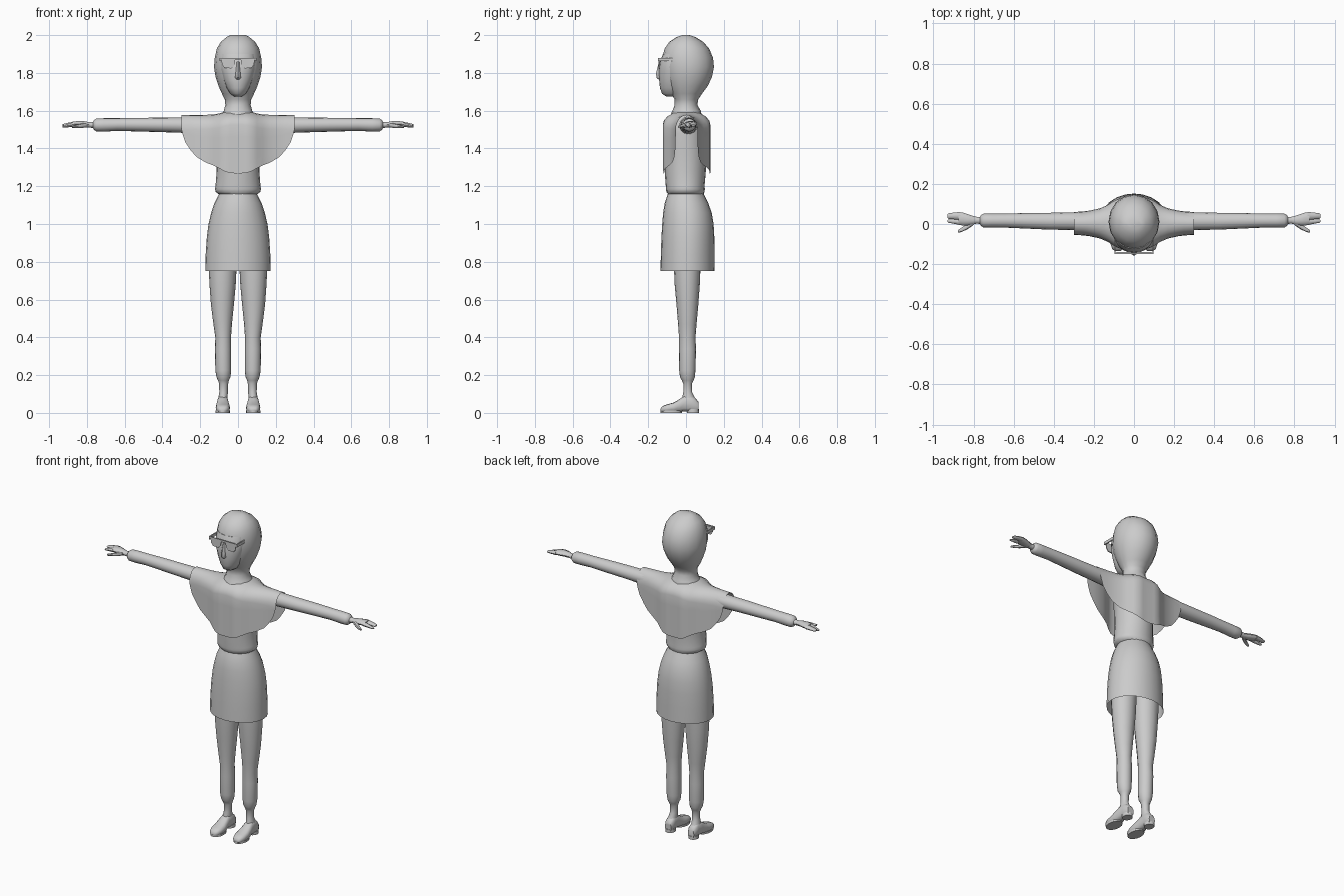
import bpy, bmesh, math

grey = bpy.data.materials.new("light_grey")
grey.diffuse_color = (0.6, 0.6, 0.6, 1)


def finish(name, bm, mirror=False, angle=45):
    bmesh.ops.recalc_face_normals(bm, faces=bm.faces)
    me = bpy.data.meshes.new(name)
    bm.to_mesh(me)
    bm.free()
    me.materials.append(grey)
    ob = bpy.data.objects.new(name, me)
    bpy.context.collection.objects.link(ob)
    bpy.ops.object.select_all(action='DESELECT')
    ob.select_set(True)
    bpy.context.view_layer.objects.active = ob
    bpy.ops.object.shade_smooth_by_angle(angle=math.radians(angle))
    if mirror:
        ob.modifiers.new("mirror", 'MIRROR').use_clip = False
    return ob


def loft(name, rows, axis='z', n=16, caps=True, mirror=False, power=1.0):
    """Skin oval rings; each row is (position, min_a, max_a, min_b, max_b)."""
    bm = bmesh.new()
    rings = []
    for t, a0, a1, b0, b1 in rows:
        ring = []
        for i in range(n):
            w = 2 * math.pi * i / n
            c, s = math.cos(w), math.sin(w)
            c = math.copysign(abs(c) ** power, c)
            s = math.copysign(abs(s) ** power, s)
            a = (a0 + a1) / 2 + (a1 - a0) / 2 * c
            b = (b0 + b1) / 2 + (b1 - b0) / 2 * s
            co = {'x': (t, a, b), 'y': (a, t, b), 'z': (a, b, t)}[axis]
            ring.append(bm.verts.new(co))
        rings.append(ring)
    for r, q in zip(rings, rings[1:]):
        for i in range(n):
            bm.faces.new((r[i], r[(i + 1) % n], q[(i + 1) % n], q[i]))
    if caps:
        bm.faces.new(rings[0])
        bm.faces.new(rings[-1])
    return finish(name, bm, mirror)


def body(name, rows, **kw):
    """Upright part centred on x; rows are (z, half width, front y, back y)."""
    return loft(name, [(z, -w, w, f, b) for z, w, f, b in rows], **kw)


def plate(name, outline, y, depth, mirror=False):
    """Flat plate facing the front, from an (x, z) outline."""
    bm = bmesh.new()
    face = bm.faces.new([bm.verts.new((x, y, z)) for x, z in outline])
    out = bmesh.ops.extrude_face_region(bm, geom=[face])
    for v in out['geom']:
        if isinstance(v, bmesh.types.BMVert):
            v.co.y += depth
    return finish(name, bm, mirror, 30)


# Hair cap with neck
body("head_and_neck", [
    (1.57, .095, -.085, .085), (1.60, .075, -.072, .078), (1.63, .067, -.06, .06),
    (1.66, .07, -.06, .065), (1.69, .085, -.08, .085), (1.73, .103, -.10, .115),
    (1.78, .119, -.118, .138), (1.83, .127, -.125, .148), (1.88, .123, -.128, .143),
    (1.93, .112, -.112, .122), (1.965, .09, -.088, .09), (1.99, .06, -.05, .05),
    (2.0, .04, -.02, .02)])
# Face with chin, then nose
body("face", [
    (1.675, .02, -.105, -.04), (1.69, .042, -.127, 0), (1.72, .06, -.138, 0),
    (1.76, .075, -.142, 0), (1.81, .088, -.145, 0), (1.86, .095, -.138, 0),
    (1.90, .09, -.122, 0)], n=20)
body("nose", [
    (1.765, .01, -.145, -.12), (1.775, .016, -.157, -.12),
    (1.80, .014, -.158, -.12), (1.86, .008, -.143, -.12)], n=8)

# Glasses
plate("glasses_lenses", [(.014, 1.875), (.088, 1.875), (.085, 1.845), (.072, 1.826),
                         (.035, 1.824), (.02, 1.84)], -.146, .006, mirror=True)
plate("glasses_bar", [(-.098, 1.868), (.098, 1.868), (.098, 1.88), (-.098, 1.88)], -.149, .006)
plate("glasses_temples", [(.092, 1.862), (.098, 1.862), (.098, 1.88), (.092, 1.88)],
      -.149, .09, mirror=True)

# Torso with the blouse folding over the waist
body("torso", [
    (1.155, .098, -.092, .092), (1.17, .118, -.104, .098), (1.185, .122, -.106, .10),
    (1.20, .119, -.107, .098), (1.28, .113, -.113, .105), (1.38, .113, -.115, .108),
    (1.48, .118, -.112, .105), (1.54, .118, -.095, .095), (1.58, .085, -.075, .08)], n=20)

# Skirt, open at the hem
body("skirt", [
    (.75, .173, -.135, .152), (.84, .171, -.133, .151), (.93, .165, -.13, .15),
    (1.0, .156, -.126, .146), (1.06, .142, -.121, .136), (1.11, .125, -.113, .118),
    (1.14, .11, -.103, .103), (1.165, .098, -.094, .092)], n=24, caps=False)

# Cape: one arch over the shoulders per column
cape = [  # x, shoulder height, hem height, half depth
    (0, 1.60, 1.267, .122), (.04, 1.60, 1.27, .126), (.07, 1.595, 1.278, .125),
    (.10, 1.585, 1.295, .112), (.13, 1.58, 1.31, .092), (.17, 1.578, 1.325, .075),
    (.22, 1.577, 1.355, .064), (.25, 1.577, 1.39, .06), (.28, 1.576, 1.435, .058),
    (.293, 1.576, 1.475, .057), (.299, 1.576, 1.50, .057)]
cape = [(-x, t, h, d) for x, t, h, d in reversed(cape[1:])] + cape
bm = bmesh.new()
cols = []
for x, top, hem, d in cape:
    rise = .075
    spring = top - rise
    side = [hem + (spring - hem) * k / 4 for k in range(4)]
    pts = [(-d, z) for z in side]
    for k in range(11):
        w = math.pi * k / 10
        pts.append((-d * math.cos(w), spring + rise * math.sin(w)))
    pts += [(d, z) for z in reversed(side)]
    cols.append([bm.verts.new((x, y + .003, z)) for y, z in pts])
for p, q in zip(cols, cols[1:]):
    for i in range(len(p) - 1):
        bm.faces.new((p[i], p[i + 1], q[i + 1], q[i]))
finish("cape", bm)

# Arms with sleeve cuffs and wrists
loft("arms", [
    (.10, -.035, .06, 1.475, 1.57), (.30, -.03, .058, 1.483, 1.564),
    (.42, -.028, .056, 1.487, 1.563), (.53, -.023, .055, 1.49, 1.562),
    (.64, -.018, .052, 1.493, 1.56), (.71, -.018, .052, 1.489, 1.56),
    (.75, -.018, .052, 1.49, 1.558), (.762, -.01, .045, 1.498, 1.55),
    (.768, .001, .036, 1.509, 1.541), (.80, .002, .036, 1.511, 1.539)],
    'x', mirror=True)

# Hands: palm, two finger groups and thumb
loft("palms", [
    (.785, .002, .036, 1.511, 1.539), (.815, -.006, .044, 1.512, 1.545),
    (.85, -.008, .056, 1.515, 1.546), (.875, -.004, .058, 1.518, 1.542)],
    'x', n=10, mirror=True)
loft("outer_fingers", [
    (.865, .02, .06, 1.517, 1.542), (.90, .024, .057, 1.517, 1.536),
    (.925, .026, .053, 1.516, 1.53), (.93, .03, .048, 1.519, 1.527)],
    'x', n=8, mirror=True)
loft("index_fingers", [
    (.865, -.006, .025, 1.516, 1.541), (.90, .002, .023, 1.512, 1.53),
    (.925, .006, .022, 1.51, 1.522), (.93, .01, .019, 1.512, 1.519)],
    'x', n=8, mirror=True)
loft("thumbs", [
    (.80, -.005, .02, 1.512, 1.538), (.83, -.026, .002, 1.508, 1.532),
    (.86, -.04, -.018, 1.507, 1.524), (.878, -.044, -.03, 1.508, 1.519)],
    'x', n=8, mirror=True)

# Trouser legs and ankles
loft("legs", [
    (.075, .055, .105, -.022, .05), (.11, .054, .099, -.014, .032),
    (.155, .052, .10, -.014, .032), (.172, .048, .106, -.022, .04),
    (.19, .04, .114, -.032, .047), (.225, .036, .12, -.036, .05),
    (.34, .036, .122, -.037, .053), (.40, .037, .12, -.037, .05),
    (.47, .032, .13, -.042, .056), (.57, .022, .143, -.05, .065),
    (.68, .012, .151, -.06, .073), (.80, .006, .156, -.065, .078),
    (.95, .004, .15, -.065, .08)], mirror=True)

# Shoes: upper along the foot, sole and heel
loft("shoes", [
    (-.135, .068, .096, .006, .022), (-.125, .053, .108, .002, .036),
    (-.10, .044, .117, .001, .045), (-.065, .042, .118, .001, .055),
    (-.035, .047, .115, .004, .072), (-.01, .051, .11, .008, .09),
    (.025, .052, .108, .006, .095), (.05, .052, .107, .003, .078),
    (.065, .058, .10, .006, .06)], 'y', n=12, mirror=True, power=.75)
loft("soles", [
    (0, .042, .118, -.137, -.02), (.012, .042, .118, -.137, -.02)], n=14, mirror=True)
loft("heels", [
    (0, .051, .109, .005, .07), (.02, .051, .109, .005, .07)], n=12, mirror=True)
